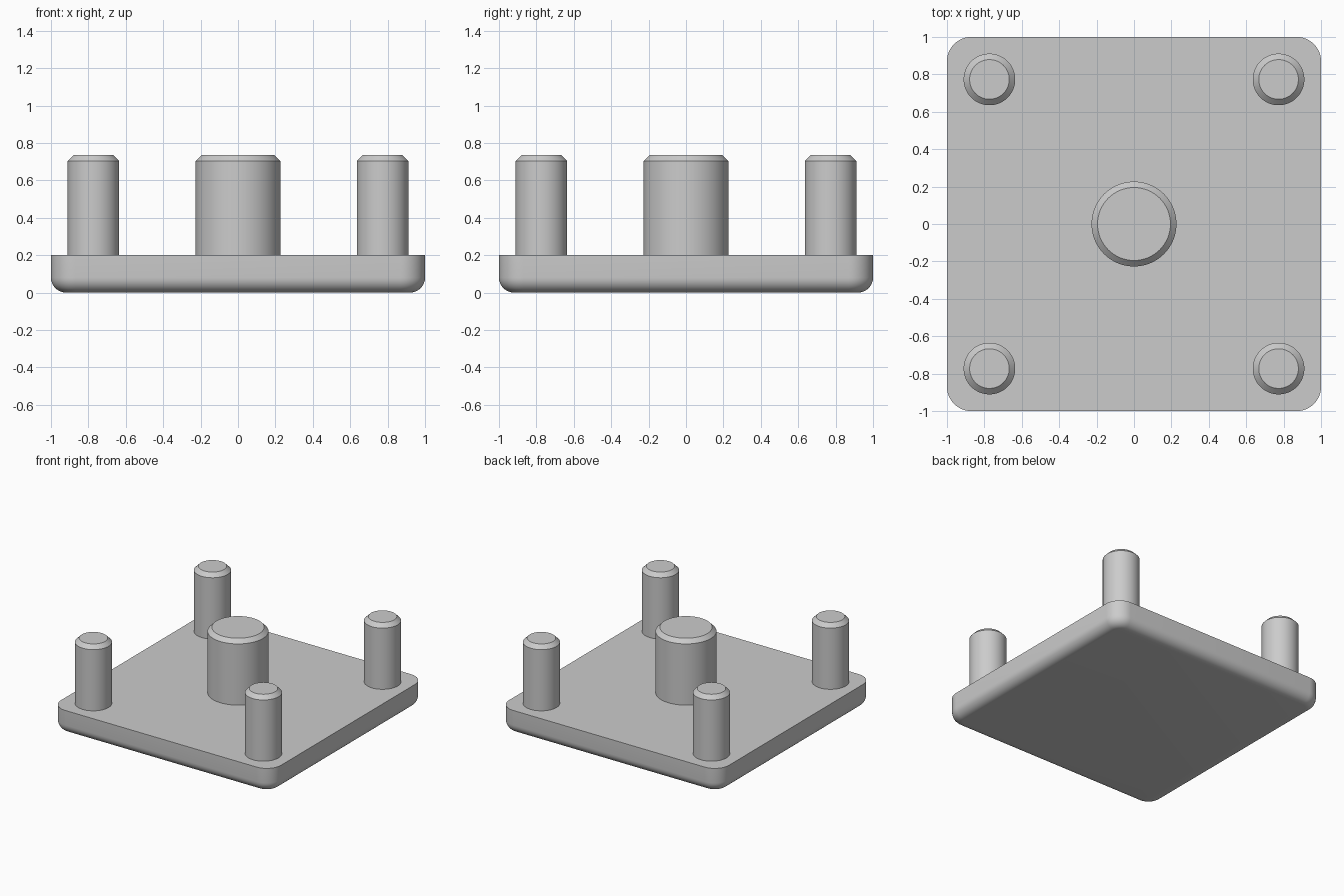
import bpy
import bmesh
import math

if "Cube" in bpy.data.objects:
    bpy.data.objects.remove(bpy.data.objects["Cube"], do_unlink=True)

PLATE_TOP = 0.2
POST_TOP = 0.735
CHAMFER = 0.032

# One plain grey material
grey = bpy.data.materials.new("plain grey")
grey.use_nodes = True
colour = (0.6, 0.6, 0.6, 1)
grey.diffuse_color = colour
grey.node_tree.nodes["Principled BSDF"].inputs["Base Color"].default_value = colour


def finish(bm, name, location):
    """Turn a bmesh into a smooth-shaded object with sharp edges kept."""
    bmesh.ops.recalc_face_normals(bm, faces=bm.faces)
    mesh = bpy.data.meshes.new(name)
    bm.to_mesh(mesh)
    bm.free()
    mesh.materials.append(grey)
    obj = bpy.data.objects.new(name, mesh)
    obj.location = location
    bpy.context.collection.objects.link(obj)
    bpy.ops.object.select_all(action='DESELECT')
    obj.select_set(True)
    bpy.context.view_layer.objects.active = obj
    bpy.ops.object.shade_smooth_by_angle(angle=math.radians(30))
    return obj


def bevel(bm, edges, offset, segments):
    bmesh.ops.bevel(bm, geom=edges, offset=offset, segments=segments,
                    profile=0.5, affect='EDGES', clamp_overlap=True)


def make_plate():
    """Square plate: rounded corners, filleted underside, crisp top rim."""
    bm = bmesh.new()
    bmesh.ops.create_cube(bm, size=2)
    for v in bm.verts:
        v.co.z = PLATE_TOP if v.co.z > 0 else 0
    uprights = [e for e in bm.edges if abs(e.verts[0].co.z - e.verts[1].co.z) > 0.1]
    bevel(bm, uprights, 0.13, 12)
    underside = [e for e in bm.edges if all(v.co.z < 0.001 for v in e.verts)]
    bevel(bm, underside, 0.08, 8)
    finish(bm, "base_plate", (0, 0, 0))


def make_post(name, x, y, radius):
    """Round post with a chamfered top, standing on the plate."""
    bm = bmesh.new()
    height = POST_TOP - PLATE_TOP
    bmesh.ops.create_cone(bm, cap_ends=True, segments=64,
                          radius1=radius, radius2=radius, depth=height)
    rim = [e for e in bm.edges if all(v.co.z > 0 for v in e.verts)]
    bevel(bm, rim, CHAMFER, 1)
    finish(bm, name, (x, y, PLATE_TOP + height / 2))


make_plate()
make_post("centre_post", 0, 0, 0.227)

# Four corner posts
for side, sx in (("left", 1), ("right", -1)):
    for end, sy in (("front", -1), ("back", 1)):
        make_post(f"{end}_{side}_post", sx * 0.773, sy * 0.773, 0.138)
